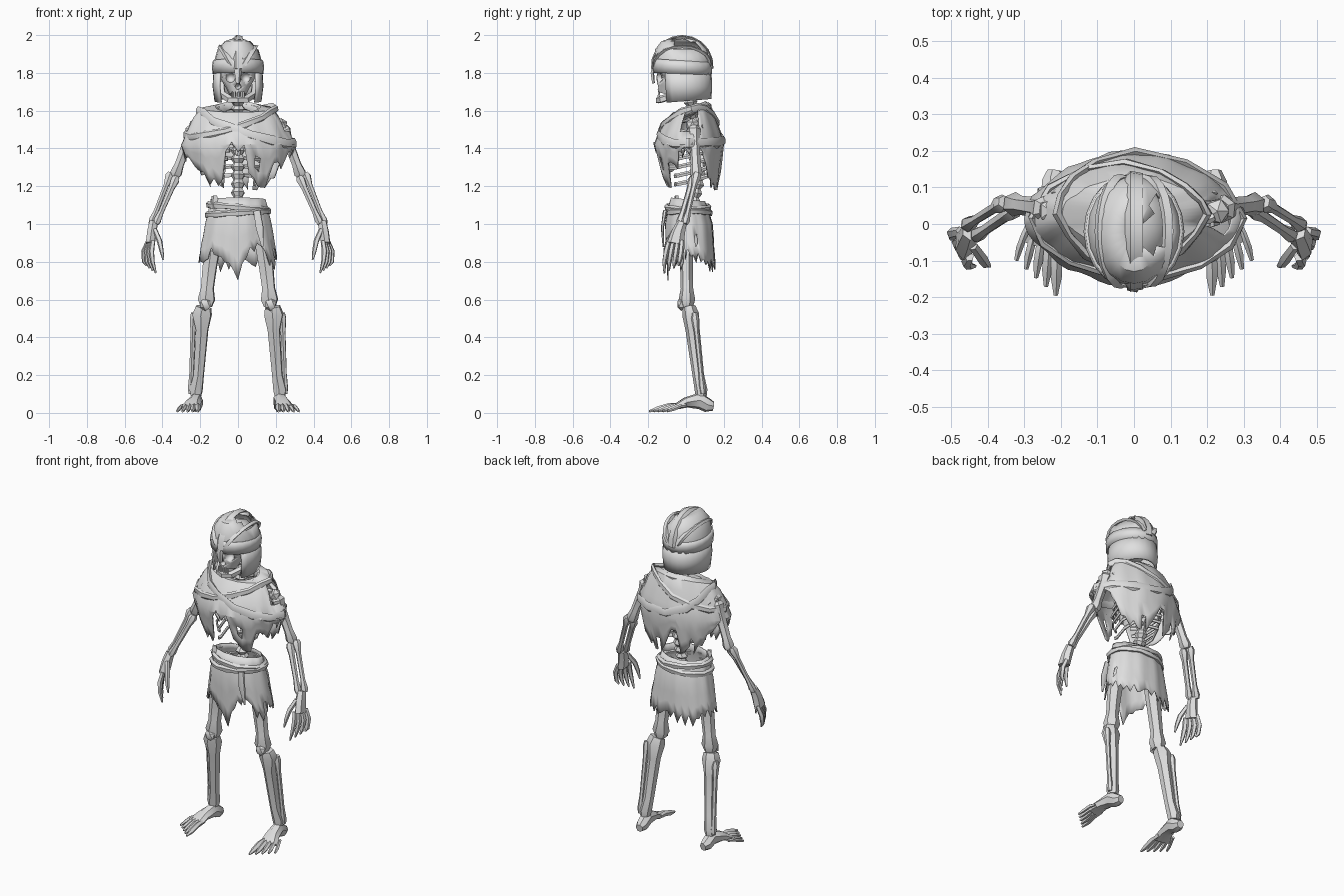
import bpy, bmesh, math, random
from mathutils import Vector

if "Cube" in bpy.data.objects:
    bpy.data.objects.remove(bpy.data.objects["Cube"])

random.seed(4)
MAT = bpy.data.materials.new("bone_grey")
MAT.diffuse_color = (0.74, 0.74, 0.74, 1)
MAT.use_nodes = True
MAT.node_tree.nodes["Principled BSDF"].inputs["Base Color"].default_value = MAT.diffuse_color
X, Y, Z = Vector((1, 0, 0)), Vector((0, 1, 0)), Vector((0, 0, 1))


def finish(name, bm, angle=35):
    bmesh.ops.recalc_face_normals(bm, faces=bm.faces)
    me = bpy.data.meshes.new(name)
    bm.to_mesh(me)
    bm.free()
    me.materials.append(MAT)
    me.shade_smooth()
    me.set_sharp_from_angle(angle=math.radians(angle))
    ob = bpy.data.objects.new(name, me)
    bpy.context.collection.objects.link(ob)
    return ob


def tube(name, pts, radii, ref=Y, sides=6, closed=False):
    """Loft along a path; each radius is a number or (width, depth)."""
    pts = [Vector(p) for p in pts]
    n, bm, rings = len(pts), bmesh.new(), []
    for i, p in enumerate(pts):
        a = pts[(i - 1) % n] if closed or i else p
        b = pts[(i + 1) % n] if closed or i < n - 1 else p
        t = (b - a).normalized()
        u = t.cross(ref).normalized()
        v = u.cross(t)
        r = radii[i] if isinstance(radii, list) else radii
        ra, rb = r if isinstance(r, tuple) else (r, r)
        rings.append([bm.verts.new(p + u * ra * math.cos(k * math.tau / sides + .4)
                                   + v * rb * math.sin(k * math.tau / sides + .4)) for k in range(sides)])
    for i in range(n if closed else n - 1):
        a, b = rings[i], rings[(i + 1) % n]
        for k in range(sides):
            m = (k + 1) % sides
            bm.faces.new((a[k], a[m], b[m], b[k]))
    if not closed:
        bm.faces.new(rings[0])
        bm.faces.new(rings[-1])
    return finish(name, bm)


def bone(name, p, q, r, end, ref=Y):
    """Long bone with knobbly ends."""
    p, q = Vector(p), Vector(q)
    return tube(name, [p.lerp(q, t) for t in (0, .07, .24, .75, .93, 1)],
                [end * .7, end, r, r * .9, end * .85, end * .6], ref)


def ball(name, loc, size, sub=2):
    bm = bmesh.new()
    bmesh.ops.create_icosphere(bm, subdivisions=sub, radius=1)
    for v in bm.verts:
        v.co = Vector(loc) + Vector(v.co[k] * size[k] for k in range(3))
    return finish(name, bm)


def lookup(table, a):
    a = (a + 180) % 360 - 180
    for (a0, z0), (a1, z1) in zip(table, table[1:]):
        if a0 <= a <= a1:
            return z0 + (z1 - z0) * (a - a0) / (a1 - a0)
    return table[-1][1]


def on_ring(r, deg, f=1, pinch=0):
    """Point on a (z, rx, ry, cy, tilt) ellipse, optionally pinched to a diamond."""
    c, s = math.cos(math.radians(deg)), math.sin(math.radians(deg))
    f *= 1 - pinch * abs(2 * s * c)
    return Vector((r[1] * c * f, r[3] + r[2] * s * f, r[0] + r[4] * s))


def shell(name, rings, hem=None, bottom=None, arc=(0, 360), n=56, ragged=.025,
          cut=None, holes=0, thick=.006, pinch=0):
    """Loft of ellipses, optionally down to a torn hem."""
    bm, cols = bmesh.new(), []
    full = arc[1] - arc[0] == 360
    for i in range(n if full else n + 1):
        deg = arc[0] + (arc[1] - arc[0]) * i / n
        rows = list(rings)
        if hem:
            last = rings[-1]
            z = lookup(hem, deg) + random.uniform(-ragged, ragged) + ragged * (i % 2 - .5)
            for k in (1, 2, 3):
                f = k / 3 * (last[0] - z) / (last[0] - bottom[0])
                rows.append([x + (y - x) * f for x, y in zip(last, bottom)])
        wave = .015 * math.sin(i * 1.3)
        cols.append([bm.verts.new(on_ring(r, deg, 1 + (wave + random.uniform(-.012, .012) if hem else 0), pinch))
                     for r in rows])
    for i in range(n):
        a, b = cols[i], cols[(i + 1) % len(cols)]
        for k in range(len(a) - 1):
            mid = (a[k].co + b[k + 1].co) / 2
            if (cut and cut(mid)) or (k >= len(rings) and random.random() < holes):
                continue
            bm.faces.new((a[k], a[k + 1], b[k + 1], b[k]))
    ob = finish(name, bm)
    mod = ob.modifiers.new("thickness", "SOLIDIFY")
    mod.thickness = thick
    return ob


# Helmet: dome with a break, brow band, neck guard and straps
shell("helmet_dome", [(1.985, .02, .04, -.03, 0), (1.968, .07, .1, -.03, 0), (1.925, .108, .138, -.025, 0),
                      (1.86, .127, .15, -.02, 0), (1.81, .13, .15, -.02, 0)], n=20, thick=.008,
      cut=lambda m: .035 < m.x < .115 and -.06 < m.y < .06 and m.z > 1.9)
shell("helmet_band", [(1.865, .133, .153, -.02, -.01), (1.835, .138, .158, -.02, -.008),
                      (1.795, .135, .156, -.02, -.006)], n=20, thick=.012)
shell("helmet_guard", [(1.81, .13, .15, -.015, 0), (1.73, .135, .15, -.012, 0), (1.65, .125, .145, -.01, .012)],
      arc=(-40, 220), n=18, thick=.012)
arch = [math.radians(a) for a in range(-5, 186, 19)]
tube("helmet_crest", [(0, -.02 - .155 * math.cos(a), 1.835 + .155 * math.sin(a)) for a in arch],
     (.012, .026), X, 4)
tube("nose_guard", [(0, -.165, 1.85), (0, -.178, 1.8), (0, -.172, 1.745)], [(.022, .01), (.02, .01), (.012, .008)], Y, 4)
for s, side in ((1, "right"), (-1, "left")):
    tube("helmet_strap_" + side, [(s * (.035 + .058 * math.sin(a)), -.02 - .148 * math.cos(a),
                                  1.85 + .09 * math.sin(a)) for a in arch], (.01, .016), X, 4)

# Skull with hollow eyes and nose, and jaw
ball("cranium", (0, -.01, 1.83), (.105, .125, .115))
face = tube("face", [(0, -.07, 1.83), (0, -.08, 1.77), (0, -.085, 1.725), (0, -.095, 1.685)],
            [(.095, .075), (.092, .077), (.067, .07), (.045, .054)], Y, 10)
for x, z, r in ((.042, 1.775, .028), (-.042, 1.775, .028), (0, 1.728, .016)):
    cutter = ball("socket_cutter", (x, -.15, z), (r, .04, r))
    cutter.hide_render = True
    cutter.hide_viewport = True
    mod = face.modifiers.new("socket", "BOOLEAN")
    mod.operation = "DIFFERENCE"
    mod.object = cutter
tube("jaw", [(.09, -.03, 1.75), (.08, -.06, 1.685), (.045, -.13, 1.66), (0, -.148, 1.657),
             (-.045, -.13, 1.66), (-.08, -.06, 1.685), (-.09, -.03, 1.75)], (.014, .021), Z + Y * .3, 5)
for i in range(6):
    tube("tooth", [(-.03 + .012 * i, -.142, 1.7), (-.03 + .012 * i, -.146, 1.67)], .0055, Y, 4)

# Spine with vertebrae
key = [(0, .02, 1.68), (0, .04, 1.56), (0, .09, 1.43), (0, .075, 1.28), (0, .04, 1.12), (0, .06, 1.0)]
spine = [Vector(a).lerp(Vector(b), k / 7) for a, b in zip(key, key[1:]) for k in range(7)]
tube("spine", spine, [.024 if i % 2 else .038 for i in range(len(spine))], Y, 7)
tube("breastbone", [(0, -.09, 1.52), (0, -.11, 1.45), (0, -.11, 1.36)], [(.03, .012), (.02, .01), (.012, .01)])
ball("sacrum", (0, .06, 1.0), (.05, .03, .07), 1)

# Torn shawl, broken open over one shoulder
SHAWL = [(1.575, .08, .055, .03, .04), (1.62, .12, .075, .03, .03), (1.612, .2, .1, .03, .02),
         (1.565, .24, .13, .025, .01), (1.49, .272, .165, .02, 0), (1.42, .302, .187, .015, 0)]
shawl_hem = [(-180, 1.36), (-160, 1.35), (-148, 1.3), (-135, 1.24), (-118, 1.21), (-107, 1.25), (-102, 1.4),
             (-80, 1.4), (-75, 1.22), (-52, 1.18), (-44, 1.34), (-30, 1.32), (-18, 1.34), (0, 1.39), (25, 1.38),
             (40, 1.25), (70, 1.19), (88, 1.23), (94, 1.34), (104, 1.33), (109, 1.2), (138, 1.24), (152, 1.37),
             (180, 1.36)]
PINCH = .055
shell("shawl", SHAWL, shawl_hem, (1.15, .235, .14, .03, 0), holes=.04, pinch=PINCH,
      cut=lambda m: m.x > .2 and -.02 < m.y < .07 and 1.46 < m.z < 1.6)


def drape(name, spots, size):
    """Closed cloth roll lying on the shawl at (angle, height) spots."""
    pts = []
    for deg, z in spots:
        for a, b in zip(SHAWL[2:], SHAWL[3:]):
            if b[0] <= z <= a[0]:
                r = [p + (q - p) * (a[0] - z) / (a[0] - b[0]) for p, q in zip(a, b)]
        pts.append(on_ring(r, deg, 1, PINCH))
    tube(name, pts, [size if i % 2 else (size[0] * 1.3, size[1] * .8) for i in range(len(pts))], Z, 6, True)


# Twisted cloth rolls over the shoulders
drape("shawl_roll_low", [(-180, 1.6), (-150, 1.59), (-125, 1.55), (-100, 1.51), (-75, 1.47), (-50, 1.44), (-25, 1.425),
                         (0, 1.425), (30, 1.43), (60, 1.43), (90, 1.44), (115, 1.48), (135, 1.53), (158, 1.58)],
      (.011, .03))
drape("shawl_roll_high", [(0, 1.61), (-30, 1.6), (-55, 1.57), (-80, 1.53), (-105, 1.49), (-130, 1.47), (-155, 1.46),
                          (-180, 1.47), (150, 1.48), (120, 1.5), (95, 1.53), (70, 1.57), (45, 1.6), (20, 1.61)],
      (.01, .025))
tube("collar_roll", [(.125 * math.cos(a), .025 + .09 * math.sin(a), 1.595 + .03 * math.sin(a))
                     for a in [k * math.tau / 12 for k in range(12)]], (.022, .02), Z, 6, True)

# Torn loincloth and belt
skirt_hem = [(-180, .85), (-150, .79), (-130, .86), (-115, .82), (-100, .79), (-90, .72), (-82, .78), (-70, .87),
             (-55, .9), (-40, .8), (-25, .79), (0, .86), (30, .8), (60, .79), (90, .8), (120, .78), (150, .8),
             (180, .85)]
shell("loincloth", [(1.13, .145, .09, .01, -.01), (1.09, .155, .105, .01, 0), (1.0, .176, .126, .015, 0)],
      skirt_hem, (.72, .225, .13, .03, 0), holes=.04)
for z, r, tilt in ((1.088, .158, -.014), (1.058, .165, .01)):
    tube("belt", [(r * math.cos(a), .01 + (r - .045) * math.sin(a), z + tilt * math.cos(a))
                  for a in [k * math.tau / 16 for k in range(16)]], [(.012, .02), (.016, .015)] * 8, Z, 5, True)
tube("belt_tail", [(.1, -.11, 1.07), (.115, -.125, .98), (.13, -.12, .88)], [(.02, .012), (.022, .008), (.006, .004)])
tube("waist_flap", [(-.12, -.05, 1.08), (-.125, -.05, 1.15)], [(.03, .02), (.015, .01)], Y, 4)

# Mirrored limbs
for s, side in ((1, "right"), (-1, "left")):
    def P(x, y, z):
        return (s * x, y, z)

    # Ribs, collarbone, shoulder blade and hip
    for i in range(7):
        z, w = 1.53 - .045 * i, .1 + .035 * math.sin(i / 6 * math.pi)
        front = -.1 if i < 5 else -.06
        tube("rib_" + side, [P(.02, .1, z), P(w * .75, .12, z - .005), P(w, .04, z - .03),
                             P(w * .85, -.05, z - .05), P(.02 + .012 * i, front, z - .05)], (.006, .012), Z, 5)
    bone("collarbone_" + side, P(.02, -.05, 1.54), P(.22, .02, 1.55), .011, .018, Z)
    tube("shoulder_blade_" + side, [P(.19, .08, 1.54), P(.15, .12, 1.48), P(.1, .135, 1.36)],
         [(.05, .012), (.045, .01), (.012, .008)])
    ball("hip_" + side, P(.085, .03, 1.02), (.065, .055, .07), 1)

    # Arm
    ball("shoulder_joint_" + side, P(.228, .035, 1.525), (.036, .038, .036), 1)
    bone("upper_arm_" + side, P(.235, .04, 1.515), P(.335, .055, 1.25), .029, .04)
    bone("forearm_outer_" + side, P(.355, .06, 1.27), P(.46, -.005, 1.0), .015, .026)
    bone("forearm_inner_" + side, P(.325, .04, 1.25), P(.435, -.035, 1.0), .017, .025)

    # Hand
    tube("palm_" + side, [P(.447, -.02, 1.01), P(.455, -.04, .96), P(.465, -.055, .895)],
         [(.024, .026), (.028, .036), (.026, .046)])
    for i in range(4):
        k = i / 3
        tube("finger_" + side, [P(.45 + .025 * k, -.09 + .07 * k, .91), P(.458 + .04 * k, -.105 + .08 * k, .855),
                                P(.452 + .045 * k, -.115 + .08 * k, .8), P(.435 + .05 * k, -.115 + .075 * k, .74 + .04 * k)],
             [.013, .015, .012, .005], Y, 5)
    tube("thumb_" + side, [P(.44, -.06, .97), P(.415, -.095, .91), P(.405, -.11, .86), P(.395, -.115, .81)],
         [.013, .015, .012, .005], Y, 5)

    # Leg
    tube("thigh_" + side, [P(.115, .005, .99), P(.135, .003, .88), P(.151, .003, .76), P(.162, .005, .66),
                           P(.167, .005, .6), P(.168, .005, .56)],
         [.045, (.046, .036), (.041, .034), (.037, .033), (.05, .044), .032])
    ball("kneecap_" + side, P(.172, -.025, .575), (.034, .024, .036), 1)
    tube("shin_" + side, [P(.182, .015, .56), P(.19, .025, .52), P(.19, .035, .44), P(.208, .065, .2),
                          P(.222, .08, .12), P(.222, .08, .09)],
         [(.045, .036), (.056, .045), (.036, .038), (.03, .031), (.038, .034), .03])
    bone("calf_bone_" + side, P(.235, .045, .53), P(.25, .09, .1), .014, .021)

    # Foot
    tube("foot_" + side, [P(.217, .145, .035), P(.22, .115, .04), P(.222, .07, .065), P(.235, .0, .055),
                          P(.25, -.06, .03)],
         [(.022, .024), (.034, .038), (.036, .045), (.042, .028), (.055, .014)], Z, 7)
    for i in range(5):
        r = .016 - .0015 * i
        tube("toe_" + side, [P(.21 + .019 * i, -.03 + .008 * i, .038), P(.212 + .022 * i, -.09 + .015 * i, .036),
                             P(.213 + .025 * i, -.145 + .02 * i, .02), P(.214 + .027 * i, -.195 + .024 * i, .008)],
             [r * .8, r, r, .006], Z, 5)
